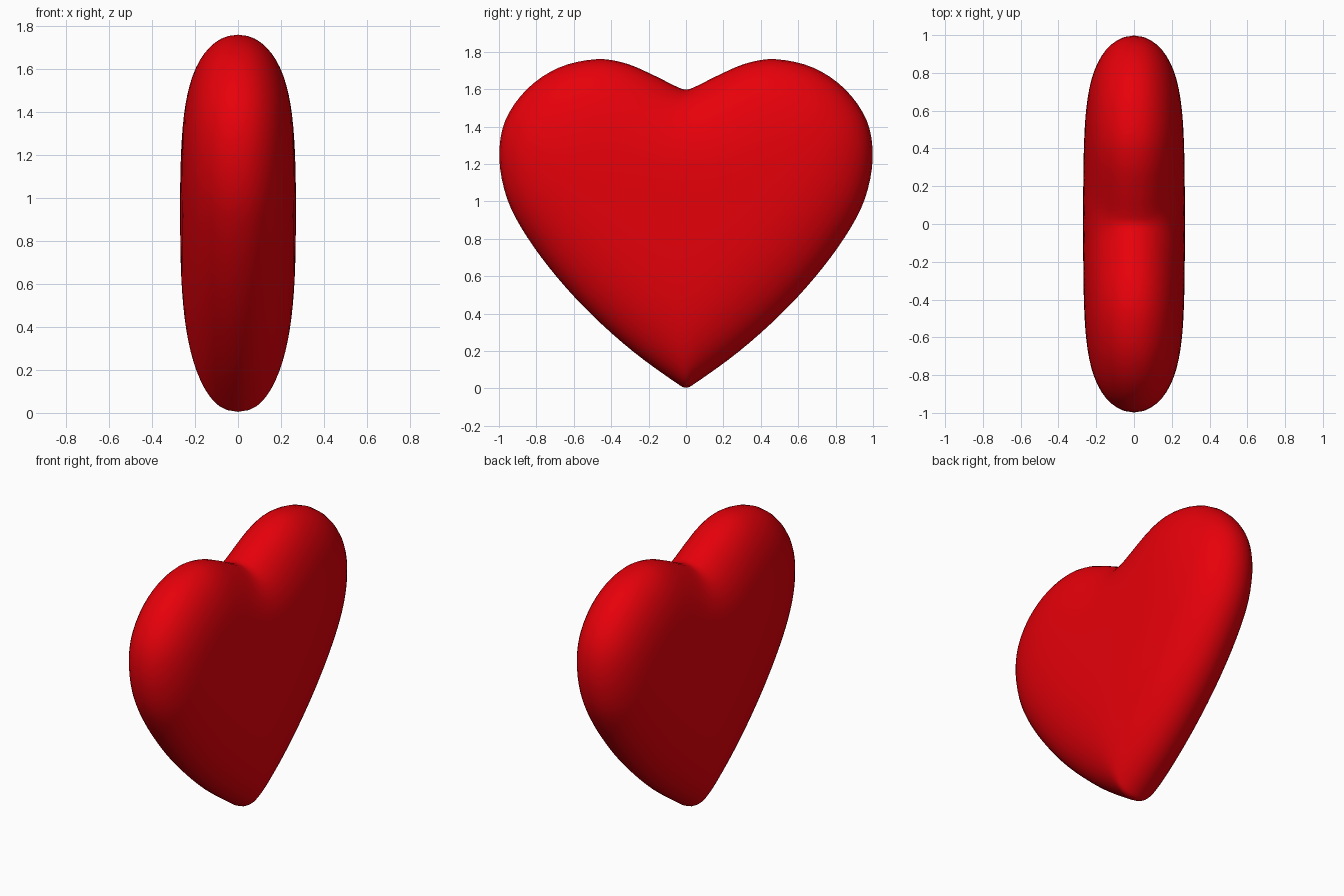
import bpy, bmesh, math
from mathutils import Vector

if "Cube" in bpy.data.objects:
    bpy.data.objects.remove(bpy.data.objects["Cube"])

# Half outline of the heart (y, z), from bottom tip to top notch
HALF = [(0, 0.005), (0.06, 0.035), (0.28, 0.195), (0.5, 0.39), (0.69, 0.595), (0.85, 0.81),
        (0.955, 1.01), (0.998, 1.23), (0.967, 1.43), (0.85, 1.60), (0.68, 1.715),
        (0.48, 1.76), (0.32, 1.737), (0.17, 1.673), (0.06, 1.618), (0, 1.598)]
CENTRE = Vector((0, 1.0))
DEPTH = 0.27      # half thickness
ROUND = 0.6       # width of the rounded border
RINGS = 20


def outline(steps):
    """Closed Catmull-Rom outline, mirrored across the middle."""
    p = [Vector(q) for q in HALF]
    flip = lambda q: Vector((-q.x, q.y))
    p = [flip(p[1])] + p + [flip(p[-2])]
    half = []
    for a, b, c, d in zip(p, p[1:], p[2:], p[3:]):
        for i in range(steps):
            t = i / steps
            half.append(0.5 * (2 * b + (c - a) * t + (2 * a - 5 * b + 4 * c - d) * t * t
                               + (3 * b - a - 3 * c + d) * t ** 3))
    half.append(p[-2])
    return half + [flip(q) for q in reversed(half[1:-1])]


loop = outline(4)
fine = outline(32)
samples = [(a.x, a.y, (b - a).length) for a, b in zip(fine, fine[1:] + fine[:1])]


def thickness(q):
    """Half thickness from a smooth distance to the outline."""
    x, y = q
    total = sum(w / ((x - a) ** 2 + (y - b) ** 2) ** 2 for a, b, w in samples)
    dist = (math.pi / 2 / total) ** (1 / 3)
    return DEPTH * (1 - max(0, 1 - dist / ROUND) ** 2.7) ** 0.5


# Rings run from the shared rim to the middle of each face
bm = bmesh.new()
rim = [bm.verts.new((0, q.x, q.y)) for q in loop]
layers = {1: [rim], -1: [rim]}
for r in range(1, RINGS):
    s = 1 - (r / RINGS) ** 1.6
    spots = [CENTRE + (q - CENTRE) * s for q in loop]
    depths = [thickness(q) for q in spots]
    for side in (1, -1):
        layers[side].append([bm.verts.new((side * d, q.x, q.y))
                             for q, d in zip(spots, depths)])

# Skin both sides
n = len(loop)
for side, rings in layers.items():
    for a, b in zip(rings, rings[1:]):
        for i in range(n):
            j = (i + 1) % n
            bm.faces.new((a[i], a[j], b[j], b[i]))
    hub = bm.verts.new((side * thickness(CENTRE), CENTRE.x, CENTRE.y))
    for i in range(n):
        bm.faces.new((rings[-1][i], rings[-1][(i + 1) % n], hub))
bmesh.ops.recalc_face_normals(bm, faces=bm.faces)
for f in bm.faces:
    f.smooth = True

mesh = bpy.data.meshes.new("heart")
bm.to_mesh(mesh)
bm.free()
heart = bpy.data.objects.new("heart", mesh)
bpy.context.collection.objects.link(heart)

# Red colour
red = bpy.data.materials.new("red")
red.diffuse_color = (0.8, 0.0, 0.003, 1)
red.use_nodes = True
red.node_tree.nodes["Principled BSDF"].inputs["Base Color"].default_value = red.diffuse_color
mesh.materials.append(red)
